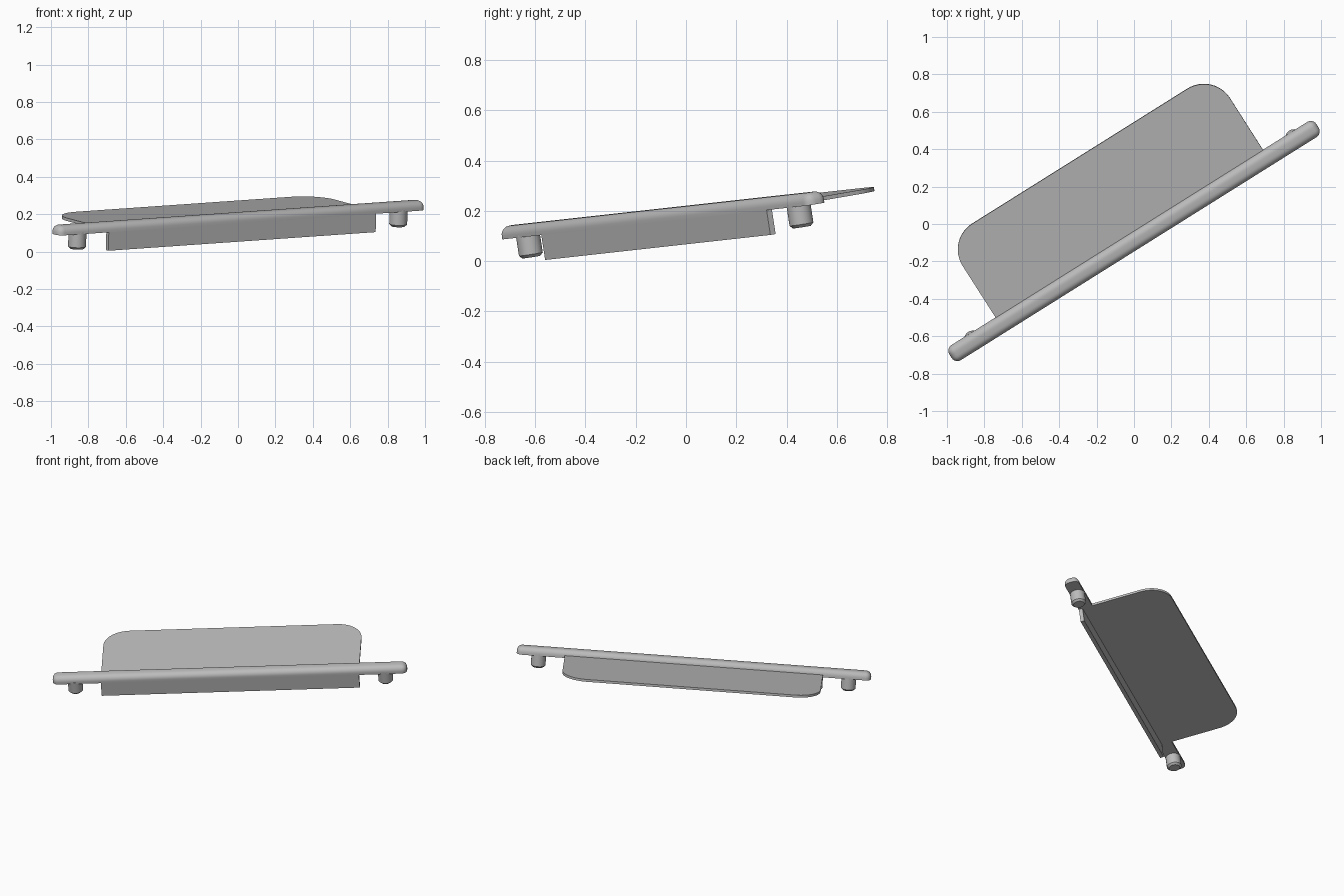
import bpy, bmesh
from math import cos, sin, pi
from mathutils import Matrix, Vector

cube = bpy.data.objects.get("Cube")
if cube:
    bpy.data.objects.remove(cube, do_unlink=True)

grey = bpy.data.materials.new("light grey")
grey.use_nodes = True
colour = (0.5, 0.5, 0.5, 1)
grey.diffuse_color = colour
grey.node_tree.nodes["Principled BSDF"].inputs["Base Color"].default_value = colour

# Tilted frame: along the rail, across the shelf, and out of its top face
along = Vector((0.847, 0.531, 0.0589)).normalized()
across = Vector((-0.531, 0.847, 0.145))
across = (across - along * across.dot(along)).normalized()
up = along.cross(across)
frame = Matrix((along, across, up)).transposed().to_4x4()
frame.translation = (0, -0.09, 0.16)


def finish(name, bm, smooth=True):
    bmesh.ops.recalc_face_normals(bm, faces=bm.faces)
    mesh = bpy.data.meshes.new(name)
    bm.to_mesh(mesh)
    bm.free()
    mesh.materials.append(grey)
    obj = bpy.data.objects.new(name, mesh)
    bpy.context.collection.objects.link(obj)
    obj.matrix_world = frame
    if smooth:
        bpy.ops.object.select_all(action="DESELECT")
        obj.select_set(True)
        bpy.context.view_layer.objects.active = obj
        bpy.ops.object.shade_smooth_by_angle(angle=0.6)
    return obj


def box(low, high):
    bm = bmesh.new()
    low, high = Vector(low), Vector(high)
    size = Matrix.Diagonal((*(high - low), 1))
    bmesh.ops.create_cube(bm, size=1, matrix=Matrix.Translation((low + high) / 2) @ size)
    return bm


# Rail with a rounded top and a flat underside
bm = box((-1.16, -0.047, 0), (1.16, 0.047, 0.05))
rounded = [e for e in bm.edges if any(v.co.z > 0.01 for v in e.verts)]
bmesh.ops.bevel(bm, geom=rounded, offset=0.036, segments=6, profile=0.5, affect="EDGES")
finish("rail", bm)

# Thin shelf plate with two rounded far corners
half, depth, radius, thick = 0.845, 0.544, 0.165, 0.016
steps = 12
outline = [(-half, -0.04), (half, -0.04)]
for side, start in ((1, 0), (-1, pi / 2)):
    for i in range(steps + 1):
        a = start + i * pi / 2 / steps
        outline.append((side * (half - radius) + radius * cos(a), depth - radius + radius * sin(a)))
bm = bmesh.new()
face = bm.faces.new([bm.verts.new((x, y, 0)) for x, y in outline])
top = bmesh.ops.extrude_face_region(bm, geom=[face])["geom"]
bmesh.ops.translate(bm, verts=[g for g in top if isinstance(g, bmesh.types.BMVert)], vec=(0, 0, thick))
finish("shelf_plate", bm)

# Skirt hanging under the front of the rail
finish("skirt", box((-half, -0.045, -0.1), (half, -0.02, 0.01)), smooth=False)

# Round feet with a chamfered lower rim
for name, side in (("right_foot", -1), ("left_foot", 1)):
    bm = bmesh.new()
    bmesh.ops.create_cone(bm, cap_ends=True, segments=32, radius1=0.048, radius2=0.048, depth=0.095,
                          matrix=Matrix.Translation((side * 1.015, 0, -0.0375)))
    rim = [e for e in bm.edges if all(v.co.z < -0.08 for v in e.verts)]
    bmesh.ops.bevel(bm, geom=rim, offset=0.012, segments=1, affect="EDGES")
    finish(name, bm)
